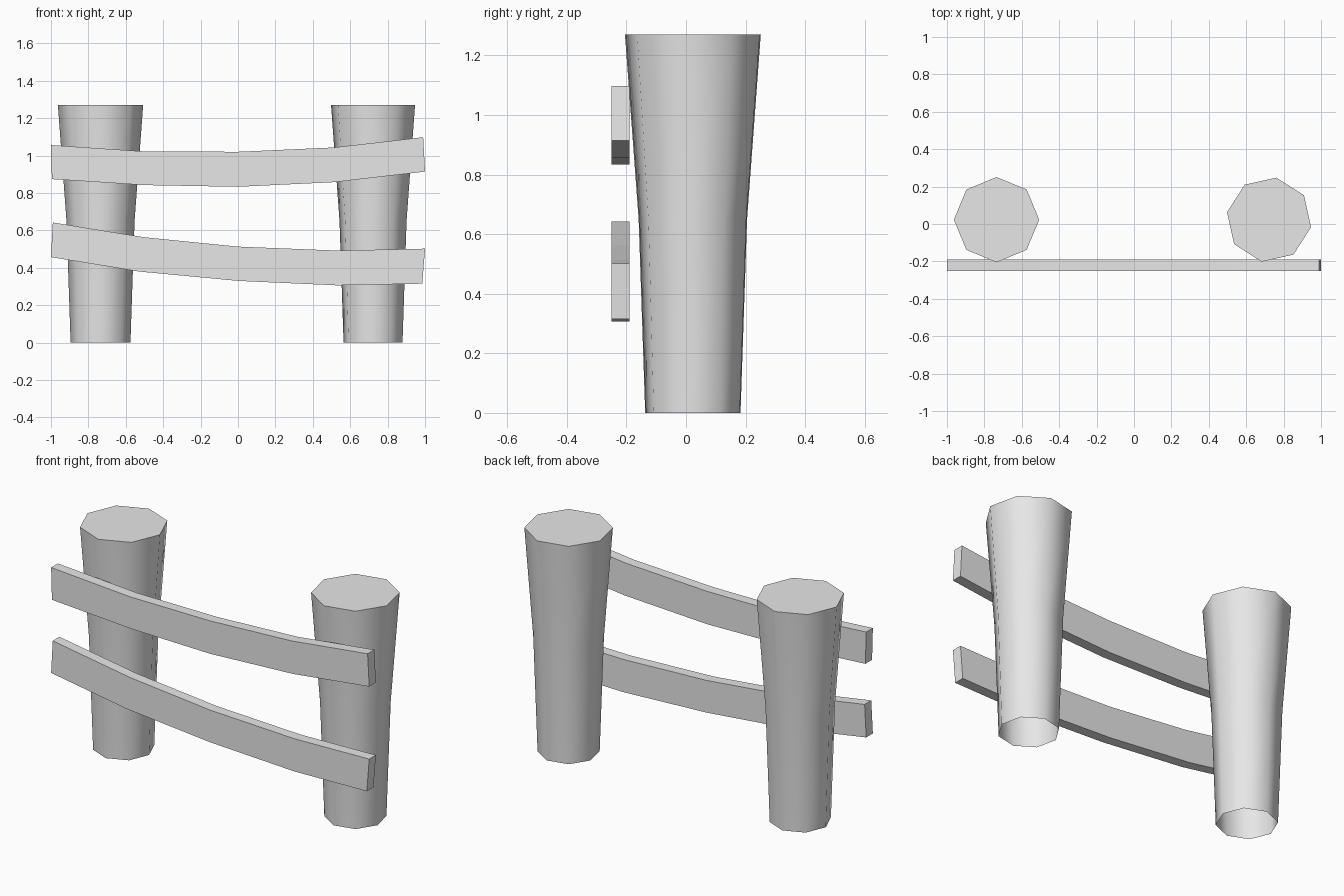
import bpy
import bmesh
from math import cos, sin, radians, tau

default_cube = bpy.data.objects.get("Cube")
if default_cube:
    bpy.data.objects.remove(default_cube, do_unlink=True)

# One plain grey for the whole fence
grey = bpy.data.materials.new("plain grey")
grey.use_nodes = True
color = (0.8, 0.8, 0.8, 1.0)
grey.diffuse_color = color
grey.node_tree.nodes["Principled BSDF"].inputs["Base Color"].default_value = color


def finish(bm, name):
    """Turn a bmesh into a named object with the shared material."""
    bmesh.ops.recalc_face_normals(bm, faces=bm.faces)
    mesh = bpy.data.meshes.new(name)
    bm.to_mesh(mesh)
    bm.free()
    mesh.materials.append(grey)
    obj = bpy.data.objects.new(name, mesh)
    bpy.context.collection.objects.link(obj)
    return obj


def make_post(name, x, y, turn, sides=8):
    """Flared eight-sided post with a flat top and an open underside."""
    bm = bmesh.new()
    rings = []
    for radius, z in ((0.16, 0), (0.182, 0.65), (0.228, 1.27)):
        angles = [radians(turn) + tau * i / sides for i in range(sides)]
        rings.append([bm.verts.new((x + radius * cos(a), y + radius * sin(a), z))
                      for a in angles])
    for low, high in zip(rings, rings[1:]):
        for i in range(sides):
            j = (i + 1) % sides
            bm.faces.new((low[i], low[j], high[j], high[i])).smooth = True
    top = bm.faces.new(rings[-1])
    for edge in top.edges:
        edge.smooth = False
    obj = finish(bm, name)
    # An open shell needs its outward direction fixed explicitly
    if obj.data.polygons[-1].normal.z < 0:
        obj.data.flip_normals()
    return obj


def make_rail(name, upper, lower, front=-0.25, back=-0.19):
    """Bent plank swept through matching upper and lower edge points."""
    bm = bmesh.new()
    sections = []
    for (xu, zu), (xl, zl) in zip(upper, lower):
        corners = ((xu, front, zu), (xu, back, zu), (xl, back, zl), (xl, front, zl))
        sections.append([bm.verts.new(c) for c in corners])
    for a, b in zip(sections, sections[1:]):
        for i in range(4):
            j = (i + 1) % 4
            bm.faces.new((a[i], a[j], b[j], b[i]))
    bm.faces.new(sections[0])
    bm.faces.new(sections[-1])
    return finish(bm, name)


# Posts
make_post("right_post", -0.735, 0.023, 0)
make_post("left_post", 0.722, 0.023, -10)

# Rails across the front of the posts
make_rail("upper_rail",
          [(-1, 1.056), (-0.5, 1.022), (0, 1.02), (0.51, 1.043), (0.99, 1.098)],
          [(-0.995, 0.874), (-0.5, 0.842), (0, 0.833), (0.52, 0.858), (1, 0.914)])
make_rail("lower_rail",
          [(-0.99, 0.642), (-0.5, 0.563), (0, 0.513), (0.53, 0.492), (1, 0.502)],
          [(-1, 0.457), (-0.53, 0.38), (0, 0.33), (0.53, 0.306), (0.985, 0.315)])
